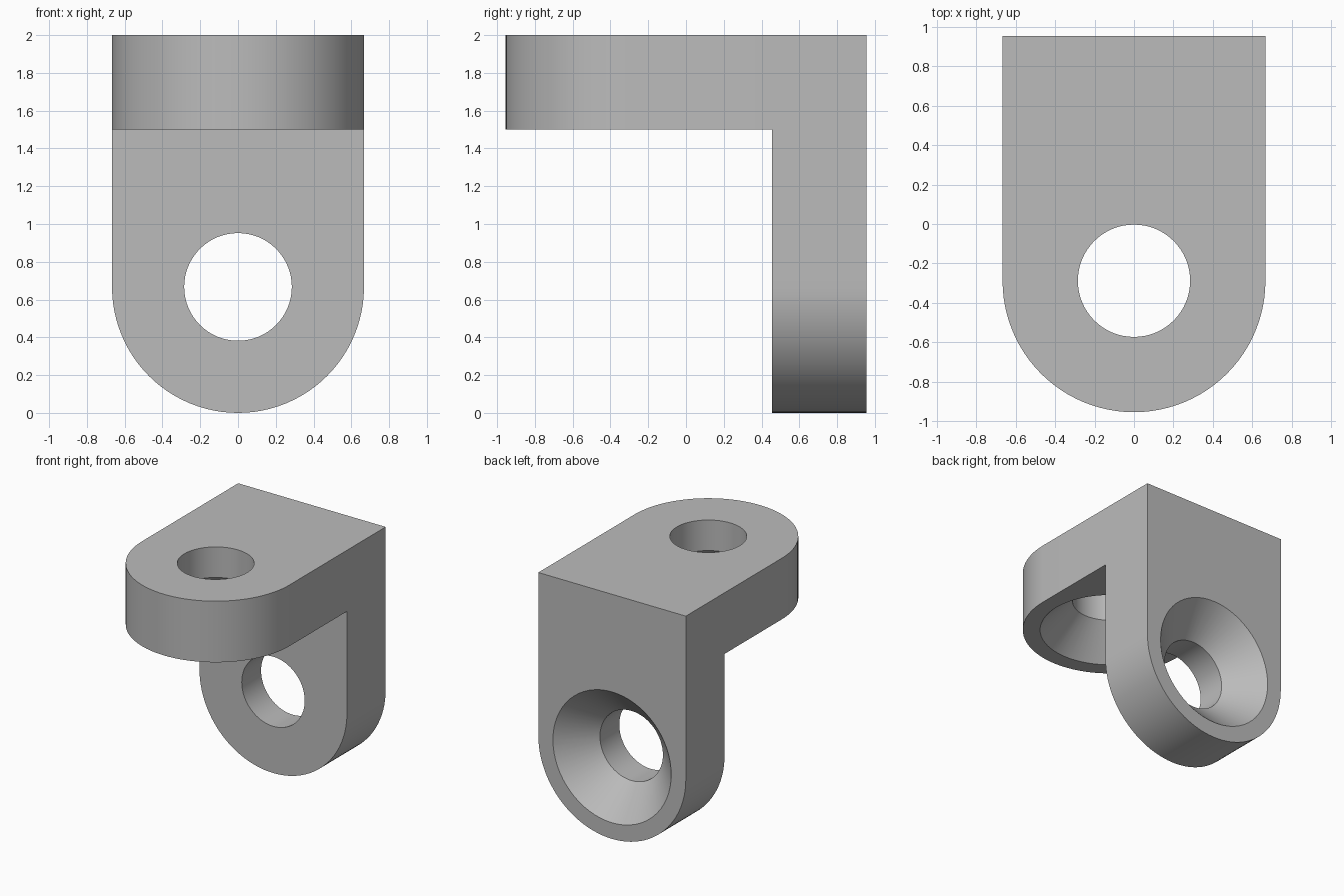
import bpy, bmesh, math
from mathutils import Matrix, Vector

cube = bpy.data.objects.get("Cube")
if cube:
    bpy.data.objects.remove(cube, do_unlink=True)

RADIUS, THICK, HOLE, SINK = 0.667, 0.5, 0.285, 0.535
DEPTH, HEIGHT = 1.91, 2.0
BACK = DEPTH / 2

grey = bpy.data.materials.new("plain grey")
grey.use_nodes = True
colour = (0.5, 0.5, 0.5, 1)
grey.diffuse_color = colour
grey.node_tree.nodes["Principled BSDF"].inputs["Base Color"].default_value = colour


def make_object(name, bm, matrix):
    bm.transform(matrix)
    bmesh.ops.recalc_face_normals(bm, faces=bm.faces)
    mesh = bpy.data.meshes.new(name)
    bm.to_mesh(mesh)
    bm.free()
    mesh.materials.append(grey)
    obj = bpy.data.objects.new(name, mesh)
    bpy.context.collection.objects.link(obj)
    return obj


def plate(name, length, matrix):
    """Round-ended plate: arc centre at the origin, square end towards +y."""
    bm = bmesh.new()
    steps = 48
    outline = [(RADIUS * math.cos(a), RADIUS * math.sin(a))
               for a in (math.pi + math.pi * i / steps for i in range(steps + 1))]
    outline += [(RADIUS, length - RADIUS), (-RADIUS, length - RADIUS)]
    face = bm.faces.new([bm.verts.new((x, y, 0)) for x, y in outline])
    side = bmesh.ops.extrude_face_region(bm, geom=[face])["geom"]
    bmesh.ops.translate(bm, vec=(0, 0, THICK),
                        verts=[v for v in side if isinstance(v, bmesh.types.BMVert)])
    return make_object(name, bm, matrix)


def countersink(name, matrix):
    """Revolved cutter: 45 degree cone at the bottom, straight bore above."""
    bm = bmesh.new()
    over = 0.1
    profile = [(0, -over), (SINK + over, -over), (HOLE, SINK - HOLE),
               (HOLE, THICK + over), (0, THICK + over)]
    verts = [bm.verts.new((r, 0, z)) for r, z in profile]
    edges = [bm.edges.new(pair) for pair in zip(verts, verts[1:])]
    bmesh.ops.spin(bm, geom=verts + edges, cent=(0, 0, 0), axis=(0, 0, 1),
                   angle=math.tau, steps=64, use_merge=True)
    bmesh.ops.remove_doubles(bm, verts=bm.verts, dist=0.0001)
    return make_object(name, bm, matrix)


def combine(target, tool, operation):
    mod = target.modifiers.new(operation.lower(), "BOOLEAN")
    mod.operation, mod.solver, mod.object = operation, "EXACT", tool
    bpy.context.view_layer.objects.active = target
    bpy.ops.object.modifier_apply(modifier=mod.name)
    bpy.data.objects.remove(tool, do_unlink=True)


# Placement of the flat arm and of the upright arm (local y up, local z forward)
flat = Matrix.Translation((0, RADIUS - BACK, HEIGHT - THICK))
upright = Matrix.Translation((0, BACK, RADIUS)) @ Matrix.Rotation(math.pi / 2, 4, "X")

# Two round-ended arms joined into one corner bracket
bracket = plate("corner_bracket", DEPTH, flat)
combine(bracket, plate("upright_arm", HEIGHT, upright), "UNION")

# Countersunk screw holes, wide at the underside and at the back
for matrix in (flat, upright):
    combine(bracket, countersink("hole_cutter", matrix), "DIFFERENCE")

bpy.ops.object.select_all(action="DESELECT")
bracket.select_set(True)
bpy.context.view_layer.objects.active = bracket
bpy.ops.object.shade_smooth_by_angle(angle=math.radians(30))
